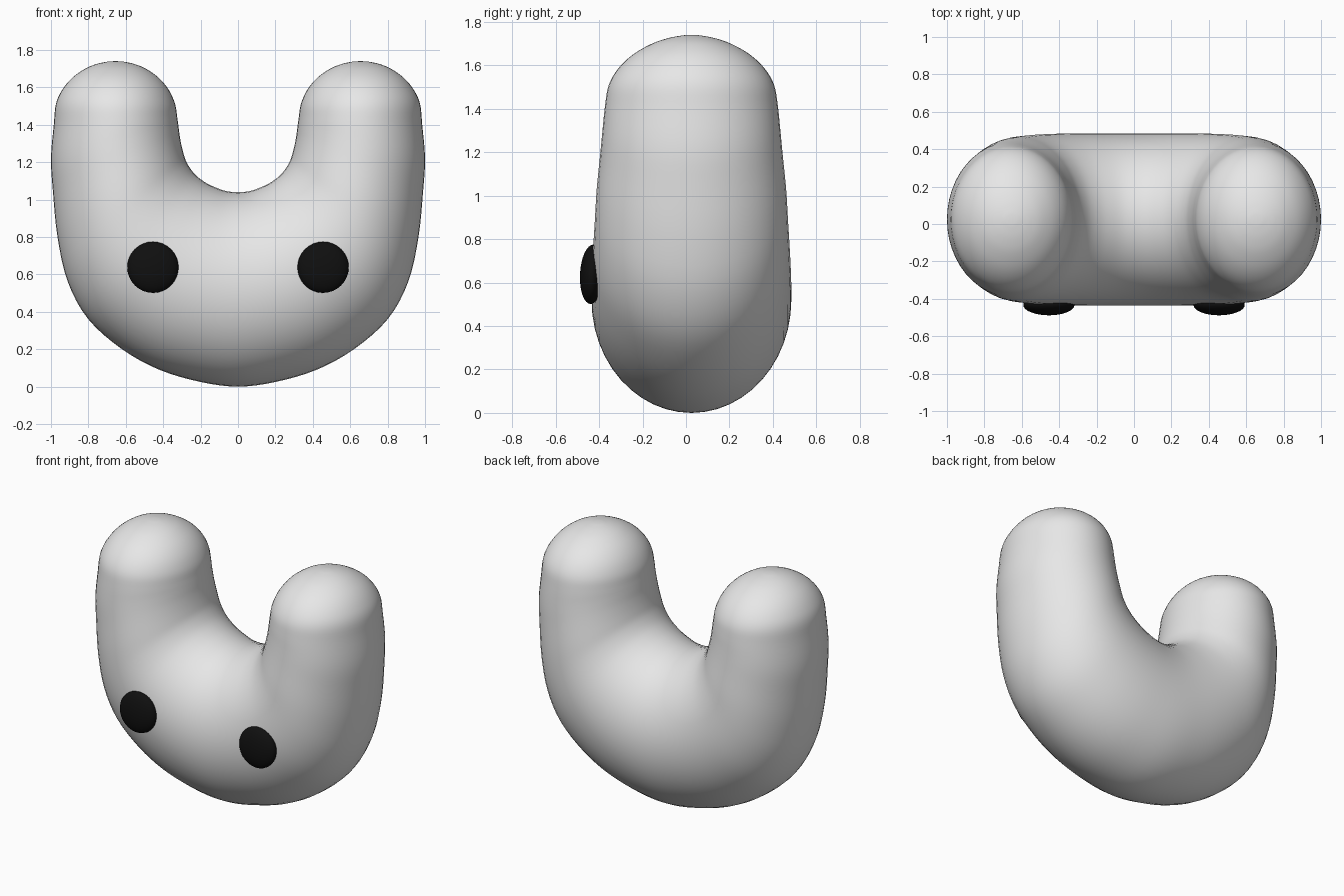
import bpy, bmesh, math
from mathutils import Vector

if "Cube" in bpy.data.objects:
    bpy.data.objects.remove(bpy.data.objects["Cube"])


def material(name, value):
    m = bpy.data.materials.new(name)
    m.diffuse_color = (value, value, value, 1)
    m.use_nodes = True
    m.node_tree.nodes["Principled BSDF"].inputs["Base Color"].default_value = m.diffuse_color
    return m


grey = material("light_grey", 0.8)
black = material("black", 0.005)
YC = 0.025      # depth centre of the body
SIDES = 48      # points round each cross-section
STEPS = 4       # rings between stations

# Stations along the right half: outer x, z, inner x, z, half depth
half = [
    (0.20, 0.025, 0.06, 1.045, 0.46),
    (0.42, 0.09, 0.12, 1.065, 0.46),
    (0.62, 0.20, 0.18, 1.095, 0.458),
    (0.80, 0.36, 0.235, 1.14, 0.453),
    (0.91, 0.56, 0.275, 1.20, 0.445),
    (0.965, 0.80, 0.295, 1.26, 0.436),
    (0.99, 1.05, 0.31, 1.33, 0.42),
    (1.00, 1.22, 0.318, 1.39, 0.409),
    (0.985, 1.40, 0.325, 1.44, 0.397),
]
# Rounded arm tip
for deg in (15, 30, 45, 60, 72, 82, 87):
    c, s = math.cos(math.radians(deg)), math.sin(math.radians(deg))
    z = 1.43 + 0.31 * s
    half.append((0.655 + 0.33 * c, z, 0.655 - 0.33 * c, z, 0.395 * c ** 1.1))

mirrored = [(-a, b, -c, d, r) for a, b, c, d, r in reversed(half)]
stations = mirrored + [(0, 0, 0, 1.04, 0.46)] + half


def smooth_stations(pts):
    """Catmull-Rom interpolation of the station values."""
    out = []
    for i in range(len(pts) - 1):
        p0, p1, p2, p3 = (pts[max(0, min(len(pts) - 1, i + k))] for k in (-1, 0, 1, 2))
        for j in range(STEPS):
            t = j / STEPS
            out.append([0.5 * (2 * b + (c - a) * t + (2 * a - 5 * b + 4 * c - d) * t * t
                               + (3 * b - a - 3 * c + d) * t ** 3)
                        for a, b, c, d in zip(p0, p1, p2, p3)])
    return out + [pts[-1]]


# U-shaped body: elliptical rings swept from one arm tip to the other
bm = bmesh.new()
rings = []
for ox, oz, ix, iz, r in smooth_stations(stations):
    outer, inner = Vector((ox, YC, oz)), Vector((ix, YC, iz))
    mid, axis = (outer + inner) / 2, (outer - inner) / 2
    ring = []
    for k in range(SIDES):
        a = 2 * math.pi * k / SIDES
        ring.append(bm.verts.new(mid + axis * math.cos(a) + Vector((0, r * math.sin(a), 0))))
    rings.append(ring)
for r0, r1 in zip(rings, rings[1:]):
    for k in range(SIDES):
        n = (k + 1) % SIDES
        bm.faces.new((r0[k], r0[n], r1[n], r1[k]))
# Close both tips with a pole
for ring, x in ((rings[0], -0.655), (rings[-1], 0.655)):
    pole = bm.verts.new((x, YC, 1.74))
    for k in range(SIDES):
        bm.faces.new((ring[k], ring[(k + 1) % SIDES], pole))
bmesh.ops.recalc_face_normals(bm, faces=bm.faces)
for f in bm.faces:
    f.smooth = True
mesh = bpy.data.meshes.new("body")
bm.to_mesh(mesh)
bm.free()
body = bpy.data.objects.new("body", mesh)
bpy.context.collection.objects.link(body)
mesh.materials.append(grey)

# Flattened button eyes
for side, x in (("left", -0.455), ("right", 0.455)):
    bpy.ops.mesh.primitive_uv_sphere_add(segments=32, ring_count=16, radius=1,
                                         location=(x, -0.433, 0.638),
                                         rotation=(math.radians(-3), 0, 0))
    eye = bpy.context.object
    eye.name = side + "_eye"
    eye.scale = (0.137, 0.055, 0.137)
    eye.data.materials.append(black)
    bpy.ops.object.shade_smooth()
